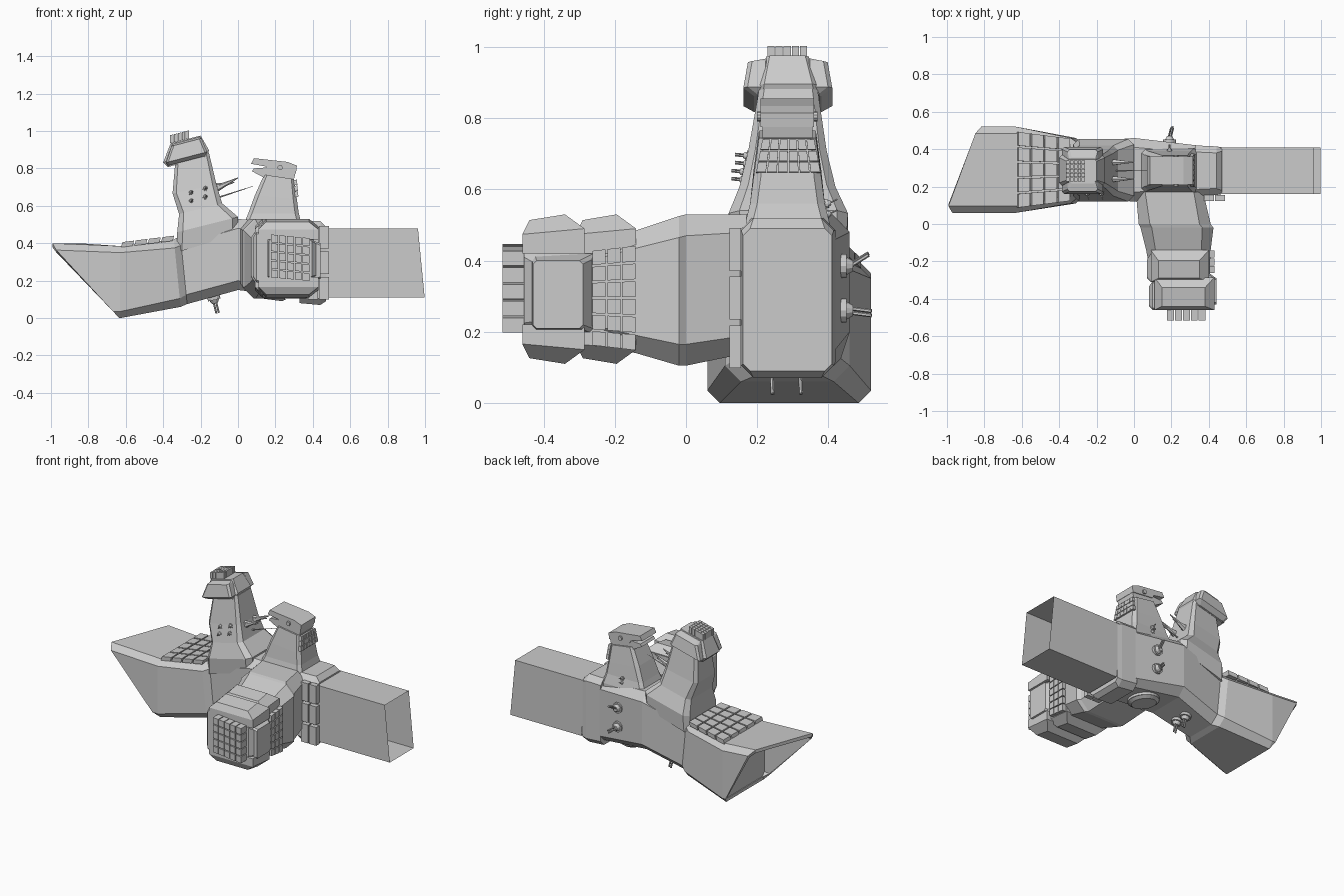
import bpy, bmesh, math
from mathutils import Vector as V


def finish(name, bm):
    bmesh.ops.recalc_face_normals(bm, faces=bm.faces)
    me = bpy.data.meshes.new(name)
    bm.to_mesh(me)
    bm.free()
    ob = bpy.data.objects.new(name, me)
    bpy.context.collection.objects.link(ob)
    return ob


def ring(axis, p, a0, a1, b0, b1, c, sa=0.0, sb=0.0):
    """Chamfered rectangle across an axis; sa/sb tilt it along its two sides."""
    ab = [(a0 + c, b0), (a1 - c, b0), (a1, b0 + c), (a1, b1 - c),
          (a1 - c, b1), (a0 + c, b1), (a0, b1 - c), (a0, b0 + c)]
    out = []
    for a, b in ab:
        q = p + sa * (a - (a0 + a1) / 2) + sb * (b - (b0 + b1) / 2)
        out.append({'x': (q, a, b), 'y': (a, q, b), 'z': (a, b, q)}[axis])
    return out


def loft(name, rings, caps=(True, True)):
    bm = bmesh.new()
    vs = [[bm.verts.new(p) for p in r] for r in rings]
    n = len(vs[0])
    for r, s in zip(vs, vs[1:]):
        for i in range(n):
            bm.faces.new((r[i], r[(i + 1) % n], s[(i + 1) % n], s[i]))
    if caps[0]:
        bm.faces.new(vs[0])
    if caps[1]:
        bm.faces.new(vs[-1])
    return finish(name, bm)


def prof(name, pts, y0, y1):
    """Front-view outline extruded along y."""
    return loft(name, [[(x, y, z) for x, z in pts] for y in (y0, y1)])


def tiles(name, o, u, v, nu, nv, n, gap=0.1, taper=0.0):
    """Grid of raised plates on a parallelogram; taper narrows v toward the end of u."""
    o, u, v, n = V(o), V(u), V(v), V(n)
    bm = bmesh.new()

    def at(s, t):
        return o + u * s + v * (0.5 + (t - 0.5) * (1 - taper * s))
    for i in range(nu):
        for j in range(nv):
            s0, s1 = (i + gap) / nu, (i + 1 - gap) / nu
            t0, t1 = (j + gap) / nv, (j + 1 - gap) / nv
            q = [at(s0, t0), at(s1, t0), at(s1, t1), at(s0, t1)]
            lo = [bm.verts.new(p) for p in q]
            hi = [bm.verts.new(p + n) for p in q]
            bm.faces.new(hi)
            bm.faces.new(lo[::-1])
            for k in range(4):
                m = (k + 1) % 4
                bm.faces.new((lo[k], lo[m], hi[m], hi[k]))
    return finish(name, bm)


def rod(bm, a, b, r0, r1, seg=8):
    a, b = V(a), V(b)
    d = b - a
    m = d.to_track_quat('Z', 'Y').to_matrix().to_4x4()
    m.translation = (a + b) / 2
    bmesh.ops.create_cone(bm, cap_ends=True, segments=seg, radius1=r0, radius2=r1,
                          depth=d.length, matrix=m)


def turret(name, p, n, aim, s):
    """Round mount with a dome and twin barrels."""
    p, n, aim = V(p), V(n).normalized(), V(aim).normalized()
    side = n.cross(aim).normalized()
    bm = bmesh.new()
    rod(bm, p - n * s * 0.3, p + n * s * 0.4, s, s, 12)
    rod(bm, p + n * s * 0.4, p + n * s * 0.95, s * 0.75, s * 0.45, 10)
    for k in (-1, 1):
        b = p + n * s * 0.65 + side * k * s * 0.2
        rod(bm, b, b + aim * s * 1.9, s * 0.16, s * 0.16, 6)
    return finish(name, bm)


# left arm with flared end and an inner bulkhead
flare = ring('x', -0.63, 0.06, 0.52, 0.0, 0.385, 0.035)
loft('left_arm', [ring('x', 0.0, 0.12, 0.46, 0.15, 0.53, 0.05),
                  ring('x', -0.29, 0.14, 0.435, 0.075, 0.44, 0.05, 0, -0.1),
                  ring('x', -0.325, 0.11, 0.46, 0.06, 0.42, 0.045, 0, -0.1), flare],
     (False, True))
# thick-walled open scoop, cut diagonally
scoop = []
for x, y, z in flare:
    t = z / 0.385
    reach = 0.37 - 0.17 * (y - 0.06) / 0.46
    scoop.append((x - 0.005 - reach * t, y, z + 0.015 * t))
ob = loft('scoop', [flare, scoop], (False, False))
mod = ob.modifiers.new('wall', 'SOLIDIFY')
mod.thickness, mod.offset = 0.022, -1
tiles('left_arm_plates', (-0.345, 0.12, 0.413), (-0.285, 0, -0.035), (0, 0.34, 0), 4, 5,
      (0.008, 0, 0.028), 0.06, -0.22)

# right body, collar and open beam
loft('right_body', [ring('x', 0.0, 0.12, 0.46, 0.15, 0.53, 0.05),
                    ring('x', 0.34, 0.155, 0.42, 0.11, 0.50, 0.04)], (False, True))
loft('collar', [ring('x', 0.33, 0.15, 0.42, 0.08, 0.52, 0.035),
                ring('x', 0.44, 0.155, 0.415, 0.07, 0.52, 0.035),
                ring('x', 0.47, 0.16, 0.41, 0.09, 0.49, 0.02)])
tiles('collar_plates', (0.37, 0.155, 0.09), (0.12, 0, 0), (0, 0, 0.41), 2, 3, (0, -0.033, 0), 0.06)
loft('beam', [[(x + k, y, z) for y, z, k in
               ((0.16, 0.11, 0.018), (0.41, 0.11, 0.018), (0.41, 0.48, -0.018), (0.16, 0.48, -0.018))]
              for x in (0.46, 0.98)], (False, False))

# front arm
loft('front_arm', [ring('y', 0.17, 0.01, 0.37, 0.14, 0.53, 0.05),
                   ring('y', -0.0, 0.025, 0.41, 0.105, 0.53, 0.06),
                   ring('y', -0.02, 0.035, 0.425, 0.105, 0.525, 0.06),
                   ring('y', -0.14, 0.065, 0.41, 0.14, 0.485, 0.05),
                   ring('y', -0.27, 0.09, 0.405, 0.17, 0.45, 0.05),
                   ring('y', -0.42, 0.13, 0.43, 0.18, 0.44, 0.05),
                   ring('y', -0.455, 0.165, 0.395, 0.195, 0.44, 0.03)])
# armour pads: two steps on top, bottom and inner side
for i, (y0, y1, x0, x1) in enumerate(((-0.14, -0.31, 0.09, 0.40), (-0.285, -0.46, 0.11, 0.43))):
    for nm, za, zm, zb in (('top', 0.42, 0.49, 0.53), ('bottom', 0.22, 0.15, 0.11)):
        k = (zm - zb) * 0.4
        loft(f'pad_{nm}_{i}', [
            [(x0, y0, za), (x1, y0, za), (x1, y1, za), (x0, y1, za)],
            [(x0, y0, zm), (x1, y0, zm), (x1, y1, zm + k), (x0, y1, zm + k)],
            [(x0 + .04, y0 - .055, zb), (x1 - .05, y0 - .055, zb),
             (x1 - .05, y1 + .02, zb + k), (x0 + .04, y1 + .02, zb + k)]])
    xo = 0.07 + 0.01 * i
    loft(f'pad_side_{i}', [ring('x', xo + 0.08, y1, y0 - 0.02, 0.19, 0.46, 0.01),
                           ring('x', xo + 0.02, y1, y0 - 0.02, 0.19, 0.46, 0.01),
                           ring('x', xo, y1 + 0.02, y0 - 0.05, 0.22, 0.43, 0.01)])
tiles('front_plates', (0.175, -0.445, 0.215), (0.21, 0, -0.02), (0, 0, 0.235), 5, 5,
      (0, -0.07, 0), 0.06)
tiles('front_arm_side_plates', (0.405, -0.14, 0.145), (0, -0.125, 0), (0, 0, 0.3), 3, 6,
      (0.025, 0, 0), 0.06, 0.1)
loft('front_arm_outer_block', [ring('x', 0.385, -0.435, -0.25, 0.195, 0.42, 0.01),
                               ring('x', 0.44, -0.43, -0.29, 0.21, 0.40, 0.01)])

# left tower
loft('left_tower', [ring('z', 0.40, -0.33, 0.0, 0.13, 0.45, 0.03, 0.3),
                    ring('z', 0.50, -0.325, 0.0, 0.12, 0.455, 0.03, 0.25),
                    ring('z', 0.585, -0.315, -0.085, 0.15, 0.42, 0.025, 0.25),
                    ring('z', 0.69, -0.35, -0.115, 0.175, 0.395, 0.02, 0.2),
                    ring('z', 0.86, -0.335, -0.155, 0.205, 0.37, 0.015, 0.25)])
# left tower head: core with a pad on each cheek
loft('left_tower_head', [ring('z', 0.835, -0.375, -0.165, 0.20, 0.375, 0.015, 0.26),
                         ring('z', 0.865, -0.40, -0.155, 0.205, 0.37, 0.015, 0.26),
                         ring('z', 0.955, -0.36, -0.20, 0.225, 0.345, 0.01, 0.26)])
for i, sy in enumerate((-1, 1)):
    def cheek(z, x0, x1, w):
        yo, yi = 0.286 + sy * w, 0.286 + sy * 0.05
        return ring('z', z, x0, x1, min(yo, yi), max(yo, yi), 0.012, 0.26)
    loft(f'head_cheek_{i}', [cheek(0.84, -0.375, -0.18, 0.095), cheek(0.86, -0.385, -0.165, 0.125),
                             cheek(0.94, -0.355, -0.195, 0.112), cheek(0.95, -0.345, -0.205, 0.07)])
tiles('left_tower_fins', (-0.365, 0.227, 0.935), (0.105, 0, 0.027), (0, 0.115, 0), 5, 5,
      (0, 0, 0.042), 0.06)

# right tower and its split head
loft('right_tower', [ring('z', 0.45, 0.03, 0.345, 0.165, 0.405, 0.02),
                     ring('z', 0.50, 0.03, 0.34, 0.165, 0.405, 0.02),
                     ring('z', 0.56, 0.055, 0.325, 0.18, 0.39, 0.02),
                     ring('z', 0.645, 0.09, 0.315, 0.19, 0.38, 0.02, -0.1),
                     ring('z', 0.755, 0.14, 0.30, 0.205, 0.365, 0.015, -0.15)])
tiles('right_tower_plates', (0.305, 0.195, 0.645), (-0.008, 0, 0.095), (0, 0.185, 0), 3, 6,
      (0.018, 0, 0.002), 0.06, 0.2)
prof('right_head_upper', [(0.07, 0.825), (0.085, 0.855), (0.265, 0.835), (0.315, 0.815),
                          (0.31, 0.775), (0.16, 0.79), (0.15, 0.81)], 0.21, 0.36)
prof('right_head_lower', [(0.075, 0.785), (0.085, 0.80), (0.15, 0.805), (0.31, 0.785),
                          (0.30, 0.745), (0.14, 0.75)], 0.215, 0.355)
bm = bmesh.new()
rod(bm, (0.225, 0.20, 0.805), (0.225, 0.37, 0.805), 0.014, 0.014, 10)
finish('right_head_pivot', bm)

# antenna spikes on the inner face of the left tower
bm = bmesh.new()
for y in (0.24, 0.33):
    rod(bm, (-0.14, y, 0.68), (0.0, y, 0.75), 0.022, 0.002, 6)
    rod(bm, (-0.14, y, 0.70), (-0.02, y, 0.725), 0.02, 0.002, 6)
rod(bm, (-0.12, 0.285, 0.64), (0.08, 0.285, 0.705), 0.005, 0.001, 6)
finish('antenna_spikes', bm)

# gun turrets
for i, x in enumerate((-0.25, -0.175)):
    for j, z in enumerate((0.625, 0.67)):
        turret(f'tower_turret_{i}{j}', (x, 0.165 + 0.01 * j, z + 0.3 * (x + 0.22) + 0.01),
               (0, -1, 0.2), (0.3, -1, 0.1), 0.015)
for i, z in enumerate((0.26, 0.385)):
    turret(f'back_turret_{i}', (0.19, 0.437, z), (0, 1, 0), (0.2, 0.8, -0.1 + 0.6 * i), 0.034)
for i, y in enumerate((0.24, 0.32)):
    turret(f'belly_turret_{i}', (-0.13, y, 0.11), (0.25, 0, -1), (0.25, 0.05, -1), 0.034)
for i, z in enumerate((0.53, 0.56)):
    turret(f'back_small_turret_{i}', (0.19, 0.395, z), (0, 1, 0.2), (0, 1, 0.5), 0.013)

# round belly hatch
bm = bmesh.new()
rod(bm, (0.17, 0.285, 0.16), (0.165, 0.285, 0.115), 0.095, 0.095, 24)
rod(bm, (0.165, 0.285, 0.115), (0.163, 0.285, 0.10), 0.095, 0.075, 24)
finish('belly_hatch', bm)
